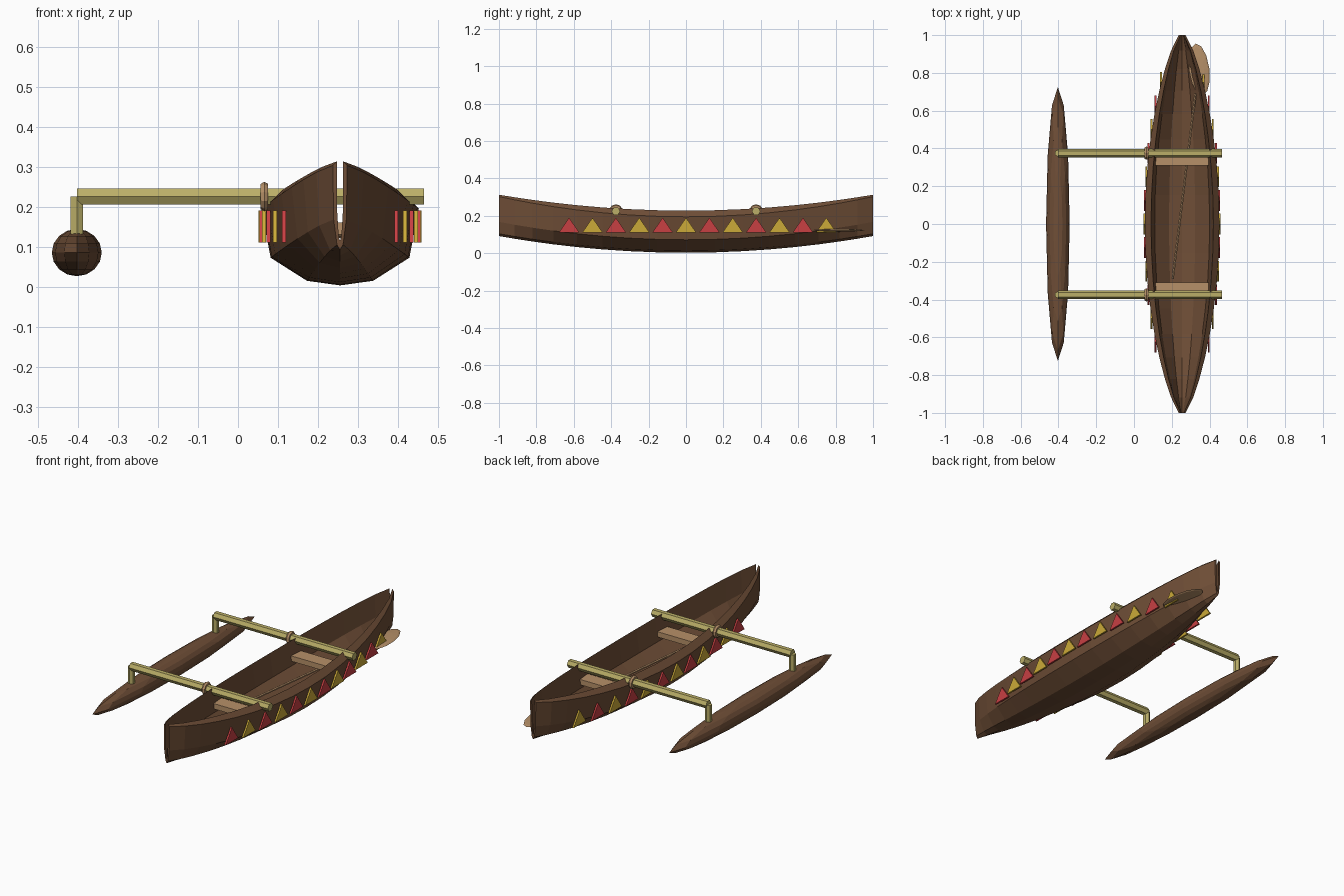
import bpy, bmesh, math
from mathutils import Matrix, Vector

cube = bpy.data.objects.get("Cube")
if cube:
    bpy.data.objects.remove(cube, do_unlink=True)


def material(name, rgb):
    m = bpy.data.materials.new(name)
    m.use_nodes = True
    m.diffuse_color = (*rgb, 1)
    m.node_tree.nodes["Principled BSDF"].inputs["Base Color"].default_value = (*rgb, 1)
    return m


BROWN = material("dark_wood", (0.16, 0.077, 0.038))
TAN = material("light_wood", (0.47, 0.28, 0.14))
BAMBOO = material("bamboo", (0.50, 0.43, 0.14))
RED = material("red_paint", (0.58, 0.05, 0.055))
YELLOW = material("yellow_paint", (0.60, 0.40, 0.04))

HULL_X, FLOAT_X, BEAM_Y, BEAM_Z = 0.255, -0.403, 0.375, 0.225


def finish(name, bm, mat):
    bmesh.ops.recalc_face_normals(bm, faces=bm.faces)
    mesh = bpy.data.meshes.new(name)
    bm.to_mesh(mesh)
    bm.free()
    mesh.materials.append(mat)
    ob = bpy.data.objects.new(name, mesh)
    bpy.context.collection.objects.link(ob)
    return ob


def rod(name, a, b, radius, sides, mat, turn=0):
    a, b = Vector(a), Vector(b)
    d = b - a
    place = Matrix.Translation((a + b) / 2) @ d.to_track_quat("Z", "Y").to_matrix().to_4x4()
    bm = bmesh.new()
    bmesh.ops.create_cone(bm, cap_ends=True, segments=sides, radius1=radius, radius2=radius,
                          depth=d.length, matrix=place @ Matrix.Rotation(turn, 4, "Z"))
    return finish(name, bm, mat)


def ellipsoid(name, centre, size, segs, rings, mat, spin=0):
    bm = bmesh.new()
    place = Matrix.Translation(centre) @ Matrix.Rotation(spin, 4, "Z") @ Matrix.Diagonal((*size, 1))
    bmesh.ops.create_uvsphere(bm, u_segments=segs, v_segments=rings, radius=1, matrix=place)
    return finish(name, bm, mat)


def box(name, centre, size, mat):
    bm = bmesh.new()
    bmesh.ops.create_cube(bm, size=1, matrix=Matrix.Translation(centre) @ Matrix.Diagonal((*size, 1)))
    return finish(name, bm, mat)


# Hull: an open shell, lofted along y from hard-chined sections
SECTION = [(1, 1), (0.88, 0.36), (0.42, 0.06), (0, 0)]


def fullness(y):
    return max(0, 1 - y * y) ** 0.8


def half_width(y):
    return 0.018 + 0.179 * fullness(y)


def half_section(width, low, high):
    return [(width * u, low + (high - low) * v) for u, v in SECTION]


def hull_ring(y):
    keel = 0.003 + 0.089 * y * y
    rim = 0.228 + 0.085 * y * y
    outer = half_section(half_width(y), keel, rim - 0.01 - 0.023 * (1 - y * y))
    inner = half_section(0.008 + 0.157 * fullness(y), keel + 0.022, rim)
    outer += [(-x, z) for x, z in reversed(outer[:-1])]
    inner += [(-x, z) for x, z in reversed(inner[:-1])]
    return [(HULL_X + x, y, z) for x, z in outer + inner[::-1]]


bm = bmesh.new()
STEPS = 16
rings = []
for i in range(STEPS + 1):
    y = math.sin((i / STEPS - 0.5) * math.pi) * 0.4 + (2 * i / STEPS - 1) * 0.6
    rings.append([bm.verts.new(p) for p in hull_ring(y)])
n = len(rings[0])
for a, b in zip(rings, rings[1:]):
    for k in range(n):
        bm.faces.new((a[k], a[(k + 1) % n], b[(k + 1) % n], b[k]))
for end in (rings[0], rings[-1]):
    for k in range(n // 2 - 1):
        bm.faces.new((end[k], end[k + 1], end[n - 2 - k], end[n - 1 - k]))
finish("hull", bm, BROWN)

# Outrigger float
ellipsoid("outrigger_float", (FLOAT_X, 0, 0.085), (0.0625, 0.725, 0.059), 12, 8, BROWN)

# Crossbeams, struts, lashings and seats
for side, label in ((-1, "front"), (1, "back")):
    y = side * BEAM_Y
    rod(label + "_crossbeam", (FLOAT_X, y, BEAM_Z), (0.465, y, BEAM_Z), 0.023, 6, BAMBOO, math.pi / 2)
    beam = bpy.data.objects[label + "_crossbeam"]
    # Keep one pair of flats level on the beam
    if max(v.co.z for v in beam.data.vertices) > BEAM_Z + 0.0225:
        beam.data.transform(Matrix.Translation((0, y, BEAM_Z)) @ Matrix.Rotation(math.pi / 6, 4, "X")
                            @ Matrix.Translation((0, -y, -BEAM_Z)))
    rod(label + "_strut", (FLOAT_X, y, 0.11), (FLOAT_X, y, BEAM_Z), 0.0185, 6, BAMBOO)
    bpy.ops.mesh.primitive_torus_add(major_segments=10, minor_segments=6, major_radius=0.026,
                                     minor_radius=0.011, location=(0.066, y, BEAM_Z),
                                     rotation=(0, math.pi / 2, 0))
    lashing = bpy.context.object
    lashing.name = label + "_lashing"
    lashing.data.materials.append(TAN)
    box(label + "_seat", (HULL_X, side * 0.35, 0.145), (0.28, 0.08, 0.03), TAN)

# Paddle lying in the hull
rod("paddle_shaft", (0.205, -0.29, 0.13), (0.325, 0.69, 0.125), 0.007, 6, TAN)
ellipsoid("paddle_blade", (0.345, 0.818, 0.123), (0.054, 0.138, 0.008), 12, 6, TAN, math.radians(7.5))

# Painted triangles along both sides, alternating red and yellow
for i in range(12):
    y = -0.625 + i * 0.125
    for side, label in ((-1, "right"), (1, "left")):
        bm = bmesh.new()
        x = HULL_X + side * (half_width(y) + 0.002) - 0.0048
        tri = [bm.verts.new((x, y + dy, z)) for dy, z in ((-0.055, 0.11), (0.055, 0.11), (0, 0.19))]
        face = bm.faces.new(tri)
        out = bmesh.ops.extrude_face_region(bm, geom=[face])
        moved = [v for v in out["geom"] if isinstance(v, bmesh.types.BMVert)]
        bmesh.ops.translate(bm, verts=moved, vec=(0.0096, 0, 0))
        finish(f"{label}_triangle_{i + 1}", bm, YELLOW if i % 2 else RED)
